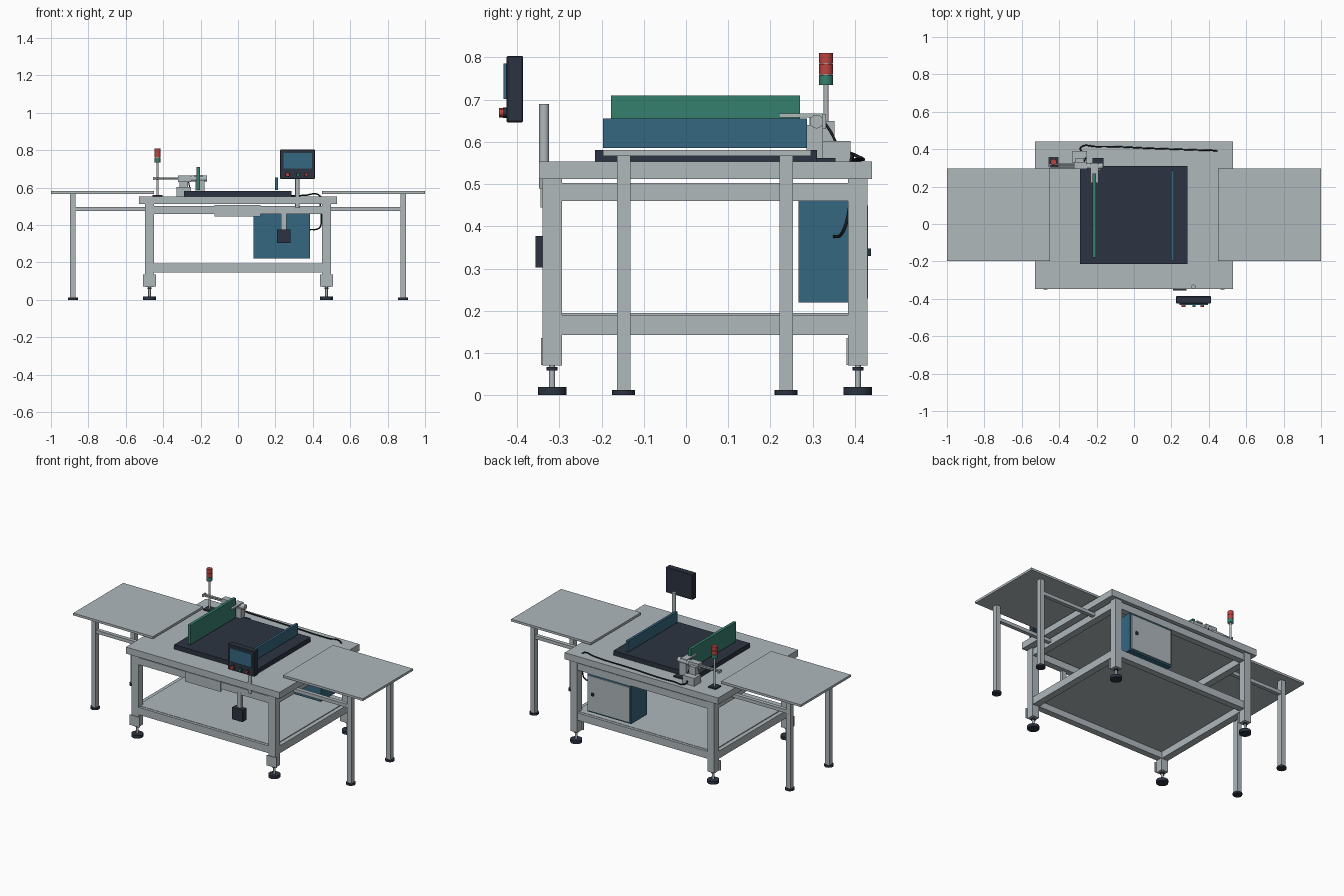
import bpy, bmesh
from mathutils import Vector

if "Cube" in bpy.data.objects:
    bpy.data.objects.remove(bpy.data.objects["Cube"])


def mat(name, rgb):
    m = bpy.data.materials.new(name)
    m.diffuse_color = (*rgb, 1)
    m.use_nodes = True
    m.node_tree.nodes["Principled BSDF"].inputs["Base Color"].default_value = m.diffuse_color
    return m


GREY = mat("painted grey", (0.43, 0.48, 0.50))
DARK = mat("dark slate", (0.025, 0.034, 0.053))
BLUE = mat("steel blue", (0.036, 0.135, 0.215))
GREEN = mat("green", (0.036, 0.215, 0.155))
RED = mat("red", (0.50, 0.058, 0.050))
BLACK = mat("cable black", (0.012, 0.014, 0.018))
PALE = mat("pale ring", (0.75, 0.77, 0.77))


def finish(name, bm, material):
    me = bpy.data.meshes.new(name)
    bm.to_mesh(me)
    bm.free()
    me.materials.append(material)
    ob = bpy.data.objects.new(name, me)
    bpy.context.collection.objects.link(ob)
    return ob


def box(name, x, y, z, material, bevel=0):
    """Box given as (min, max) on each axis."""
    bm = bmesh.new()
    bmesh.ops.create_cube(bm, size=1)
    for v in bm.verts:
        v.co = [(a + b) / 2 + c * (b - a) for c, (a, b) in zip(v.co, (x, y, z))]
    if bevel:
        bmesh.ops.bevel(bm, geom=bm.edges[:], offset=bevel, segments=1, affect='EDGES')
    return finish(name, bm, material)


def rod(name, p, q, r, material, sides=24, r2=None):
    """Cylinder or cone from p to q with smooth sides."""
    p, q = Vector(p), Vector(q)
    bm = bmesh.new()
    bmesh.ops.create_cone(bm, cap_ends=True, segments=sides, radius1=r,
                          radius2=r if r2 is None else r2, depth=(q - p).length)
    for f in bm.faces:
        f.smooth = len(f.verts) == 4
    rot = (q - p).to_track_quat('Z', 'Y')
    for v in bm.verts:
        v.co = rot @ v.co + (p + q) / 2
    return finish(name, bm, material)


def cable(name, points, r):
    cu = bpy.data.curves.new(name, 'CURVE')
    cu.dimensions = '3D'
    cu.bevel_depth = r
    cu.bevel_resolution = 2
    cu.resolution_u = 8
    cu.use_fill_caps = True
    sp = cu.splines.new('BEZIER')
    sp.bezier_points.add(len(points) - 1)
    for b, co in zip(sp.bezier_points, points):
        b.co = co
        b.handle_left_type = b.handle_right_type = 'AUTO'
    cu.materials.append(BLACK)
    ob = bpy.data.objects.new(name, cu)
    bpy.context.collection.objects.link(ob)


# Main bench: top, shelf, legs, rails and levelling feet
box("bench_top", (-.53, .53), (-.348, .44), (.512, .553), GREY)
box("lower_shelf", (-.47, .47), (-.32, .41), (.186, .195), GREY)
for x in (-.473, .473):
    box("side_upper_rail", (x - .022, x + .022), (-.295, .385), (.46, .503), GREY)
    box("side_lower_rail", (x - .022, x + .022), (-.295, .385), (.143, .19), GREY)
    for y in (-.317, .407):
        box("bench_leg", (x - .023, x + .023), (y - .023, y + .023), (.07, .513), GREY)
        box("foot_plate", (x - .034, x + .034), (y - .027, y - .022), (.072, .135), GREY)
        rod("foot_stem", (x, y, .015), (x, y, .075), .007, GREY, 16)
        rod("foot_nut", (x, y, .059), (x, y, .067), .013, DARK, 6)
        rod("foot_pad", (x, y, 0), (x, y, .019), .034, DARK, 32)
for y in (-.317, .407):
    box("long_upper_rail", (-.45, .45), (y - .02, y + .02), (.46, .503), GREY)
    box("long_lower_rail", (-.45, .45), (y - .02, y + .02), (.147, .193), GREY)

# Side tables, mirrored left and right
for s in (-1, 1):
    def span(a, b):
        return tuple(sorted((s * a, s * b)))
    box("side_table_top", span(.45, 1), (-.197, .296), (.567, .581), GREY)
    for y in (-.148, .237):
        box("side_table_leg", span(.868, .898), (y - .016, y + .016), (.01, .568), GREY)
        box("side_table_brace", span(.48, .87), (y - .012, y + .012), (.475, .496), GREY)
        rod("side_table_foot", (s * .883, y, 0), (s * .883, y, .012), .027, DARK)

# Central bed with guide fences
box("feed_bed", (-.29, .285), (-.215, .31), (.553, .581), DARK)
box("green_fence", (-.222, -.204), (-.178, .27), (.588, .71), GREEN)
box("blue_fence", (.198, .213), (-.197, .287), (.586, .655), BLUE)

# Electrical cabinet with rear door
box("cabinet", (.082, .385), (.267, .424), (.22, .46), BLUE)
box("cabinet_door", (.09, .377), (.424, .431), (.229, .449), GREY)
box("door_handle", (.335, .35), (.431, .438), (.33, .347), DARK)

# Front panel, hanging control box
box("front_panel", (-.125, .12), (-.345, -.335), (.445, .508), GREY)
box("control_box", (.208, .28), (-.356, -.318), (.303, .377), DARK)
box("control_box_post", (.23, .258), (-.338, -.318), (.37, .47), GREY)

# Display on its post
rod("display_post", (.318, -.336, .49), (.318, -.336, .69), .012, GREY)
box("display_body", (.225, .411), (-.425, -.386), (.646, .804), DARK, .003)
box("display_screen", (.243, .395), (-.432, -.425), (.702, .786), BLUE)
for x, r, m in ((.265, .013, RED), (.32, .010, GREEN), (.365, .010, RED)):
    rod("button_collar", (x, -.424, .669), (x, -.434, .669), r, DARK)
    rod("button", (x, -.434, .669), (x, -.443, .669), r * .85, m)

# Signal tower
tx, ty = -.43, .332
box("tower_base", (tx - .026, tx + .026), (ty - .026, ty + .026), (.553, .561), DARK)
rod("tower_pole", (tx, ty, .56), (tx, ty, .736), .006, GREY)
rod("tower_core", (tx, ty, .735), (tx, ty, .808), .013, PALE)
for z, m in ((.735, GREEN), (.760, RED), (.786, RED)):
    rod("tower_lamp", (tx, ty, z), (tx, ty, z + .024), .0165, m)

# Pusher unit: base, column, cylinder, guide rods and fence arm
box("pusher_base", (-.33, -.25), (.325, .39), (.553, .602), GREY)
box("pusher_column", (-.312, -.268), (.315, .352), (.60, .65), GREY)
box("pusher_body", (-.32, -.25), (.293, .332), (.63, .666), GREY)
rod("pusher_cylinder", (-.25, .309, .648), (-.165, .309, .648), .016, GREY)
for y in (.302, .318):
    rod("pusher_rod", (-.45, y, .648), (-.31, y, .648), .005, GREY, 12)
box("pusher_rod_end", (-.455, -.446), (.296, .324), (.64, .656), GREY)
box("fence_arm", (-.232, -.19), (.22, .325), (.658, .667), GREY)
box("fence_bracket", (-.228, -.178), (.285, .325), (.562, .640), GREY)
box("bracket_foot", (-.222, -.163), (.27, .354), (.553, .562), DARK)

# Cables
cable("short_cable", [(-.27, .325, .65), (-.262, .345, .62), (-.258, .36, .588)], .003)
cable("bench_cable", [(-.28, .385, .575), (-.285, .408, .565), (-.2, .414, .559),
                      (.1, .404, .558), (.36, .395, .559), (.42, .393, .566),
                      (.445, .39, .55)], .004)
cable("cabinet_cable", [(.44, .39, .515), (.445, .385, .43), (.435, .37, .385),
                        (.38, .35, .375)], .004)
